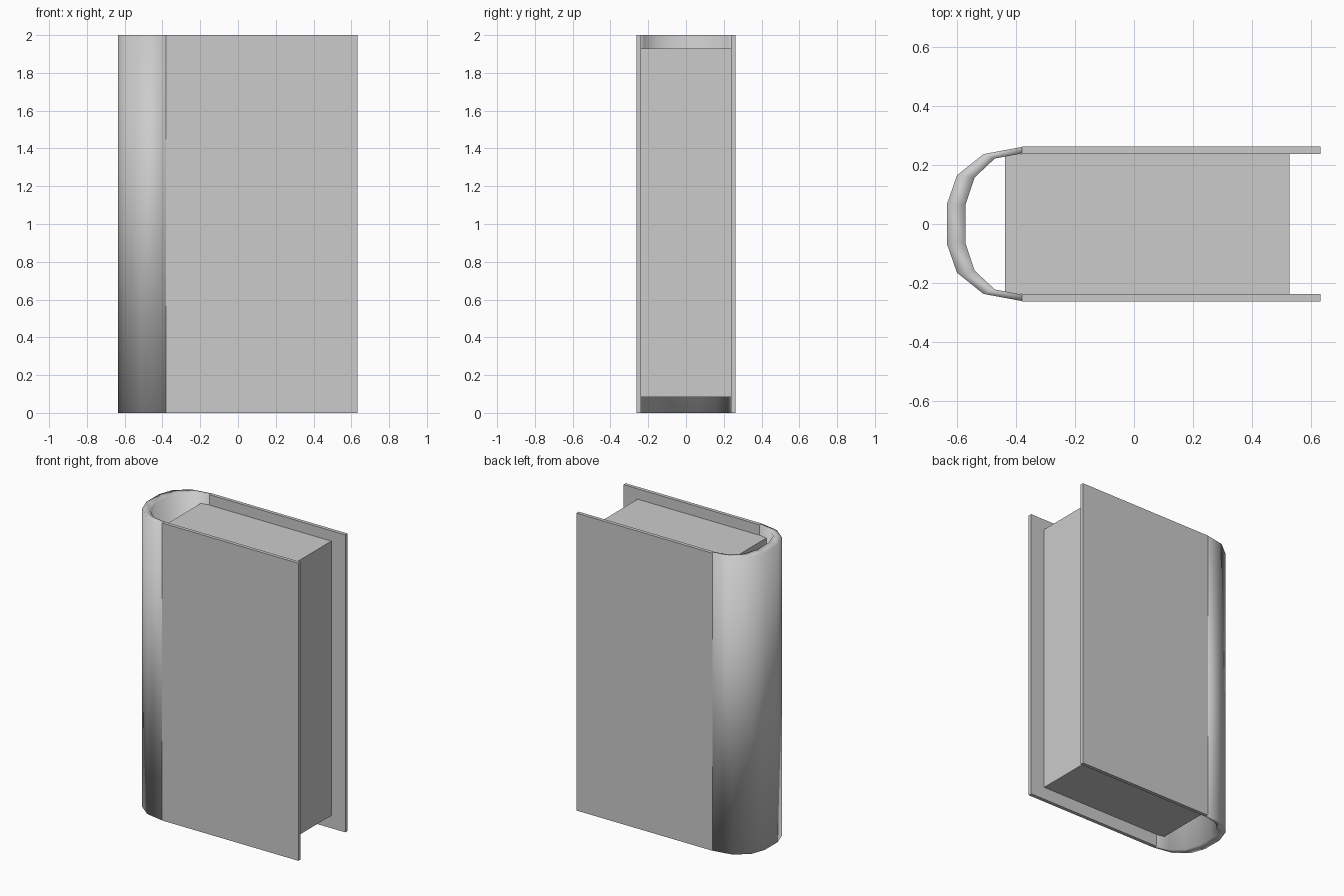
import bpy
import bmesh

cube = bpy.data.objects.get("Cube")
if cube:
    bpy.data.objects.remove(cube, do_unlink=True)

grey = bpy.data.materials.new("plain grey")
grey.use_nodes = True
colour = (0.6, 0.6, 0.6, 1)
grey.diffuse_color = colour
grey.node_tree.nodes["Principled BSDF"].inputs["Base Color"].default_value = colour

HEIGHT = 2.0


def add_prism(name, outline, bottom, top, smooth=False):
    """Extrude a closed xy outline between two heights."""
    bm = bmesh.new()
    base = bm.faces.new([bm.verts.new((x, y, bottom)) for x, y in outline])
    grown = bmesh.ops.extrude_face_region(bm, geom=[base])
    verts = [v for v in grown["geom"] if isinstance(v, bmesh.types.BMVert)]
    bmesh.ops.translate(bm, verts=verts, vec=(0, 0, top - bottom))
    bmesh.ops.recalc_face_normals(bm, faces=bm.faces)
    for face in bm.faces:
        face.smooth = smooth
    mesh = bpy.data.meshes.new(name)
    bm.to_mesh(mesh)
    bm.free()
    mesh.materials.append(grey)
    obj = bpy.data.objects.new(name, mesh)
    bpy.context.collection.objects.link(obj)
    return obj


def rectangle(x0, x1, y0, y1):
    return [(x0, y0), (x1, y0), (x1, y1), (x0, y1)]


# Page block, set back from the cover edges
add_prism("pages", rectangle(-0.437, 0.527, -0.238, 0.238), 0.085, 1.93)

# Two flat cover boards
add_prism("front_cover", rectangle(-0.38, 0.632, -0.262, -0.238), 0, HEIGHT)
add_prism("back_cover", rectangle(-0.38, 0.632, 0.238, 0.262), 0, HEIGHT)

# Rounded spine: half profiles mirrored across y, softly shaded all over
outer = [(-0.375, 0.262), (-0.51, 0.237), (-0.6, 0.165), (-0.634, 0.068)]
inner = [(-0.37, 0.241), (-0.472, 0.222), (-0.54, 0.158), (-0.572, 0.063)]


def full_arc(half):
    return half + [(x, -y) for x, y in reversed(half)]


spine = add_prism("spine", full_arc(outer) + full_arc(inner)[::-1], 0, HEIGHT, smooth=True)

# Split the spine's end caps into quads between outer and inner arcs
bm = bmesh.new()
bm.from_mesh(spine.data)
bm.verts.ensure_lookup_table()
count = len(bm.verts) // 2
for level in (0, count):
    ring = [v for v in bm.verts if abs(v.co.z - (HEIGHT if level else 0)) < 0.001]
    for x, y in full_arc(outer)[1:-1]:
        i = full_arc(outer).index((x, y))
        ix, iy = full_arc(inner)[i]
        a = min(ring, key=lambda v: (v.co.x - x) ** 2 + (v.co.y - y) ** 2)
        b = min(ring, key=lambda v: (v.co.x - ix) ** 2 + (v.co.y - iy) ** 2)
        bmesh.ops.connect_verts(bm, verts=[a, b])
bm.to_mesh(spine.data)
bm.free()
